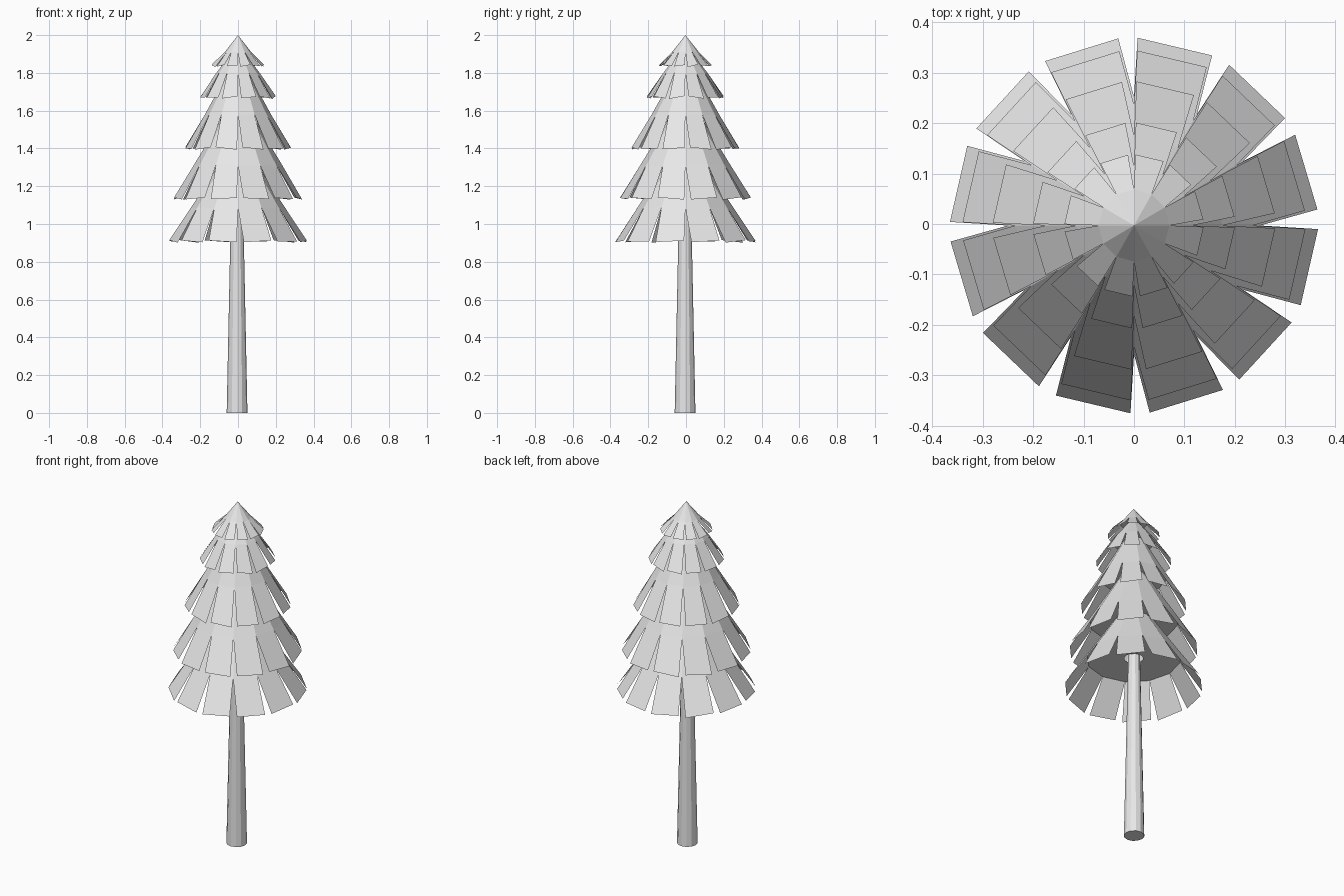
import bpy, bmesh, random
from math import cos, sin, radians

random.seed(4)
SIDES = 12
STEP = 360 / SIDES

cube = bpy.data.objects.get("Cube")
if cube:
    bpy.data.objects.remove(cube, do_unlink=True)

grey = bpy.data.materials.new("plain_grey")
grey.use_nodes = True
grey.diffuse_color = (0.8, 0.8, 0.8, 1)
grey.node_tree.nodes["Principled BSDF"].inputs["Base Color"].default_value = (0.8, 0.8, 0.8, 1)


def finish(name, bm):
    mesh = bpy.data.meshes.new(name)
    bm.to_mesh(mesh)
    bm.free()
    mesh.materials.append(grey)
    obj = bpy.data.objects.new(name, mesh)
    bpy.context.collection.objects.link(obj)
    return obj


def point(bm, radius, angle, z):
    a = radians(angle)
    return bm.verts.new((radius * cos(a), radius * 1.02 * sin(a) - 0.003, z))


def ring(bm, radius, z):
    return [point(bm, radius, i * STEP, z) for i in range(SIDES)]


def tier(name, apex_z, neck, tip, hole=0):
    """Cone with a floor at the neck and a fringe of separate hanging flaps."""
    bm = bmesh.new()
    apex = point(bm, 0, 0, apex_z)
    rim = ring(bm, *neck)
    inner = ring(bm, hole, neck[1]) if hole else None
    radius, z = tip
    for i in range(SIDES):
        a, b = rim[i], rim[(i + 1) % SIDES]
        bm.faces.new((apex, a, b))
        # Flap: narrower than its side, leaving a lopsided notch
        drop = random.uniform(-0.008, 0.008)
        left = point(bm, radius, i * STEP + 4.9, z + drop)
        right = point(bm, radius, (i + 1) * STEP - 1.1, z - drop)
        bm.faces.new((a, left, right, b))
        if inner:
            bm.faces.new((a, b, inner[(i + 1) % SIDES], inner[i]))
    if not inner:
        bm.faces.new(list(reversed(rim)))
    return finish(name, bm)


# Foliage tiers: apex height, (radius, z) of the neck, (radius, z) of the flap tips
tier("foliage_bottom", 1.47, (0.25, 1.085), (0.365, 0.908), hole=0.05)
tier("foliage_lower", 1.70, (0.235, 1.31), (0.34, 1.135))
tier("foliage_middle", 1.90, (0.175, 1.58), (0.28, 1.40))
tier("foliage_upper", 1.95, (0.115, 1.80), (0.20, 1.67))
tier("foliage_top", 2.0, (0.07, 1.91), (0.138, 1.838))

# Tapered trunk
bm = bmesh.new()
bmesh.ops.create_cone(bm, cap_ends=True, segments=SIDES, radius1=0.055, radius2=0.03, depth=1.2)
trunk = finish("trunk", bm)
trunk.location = (-0.005, -0.005, 0.6)
